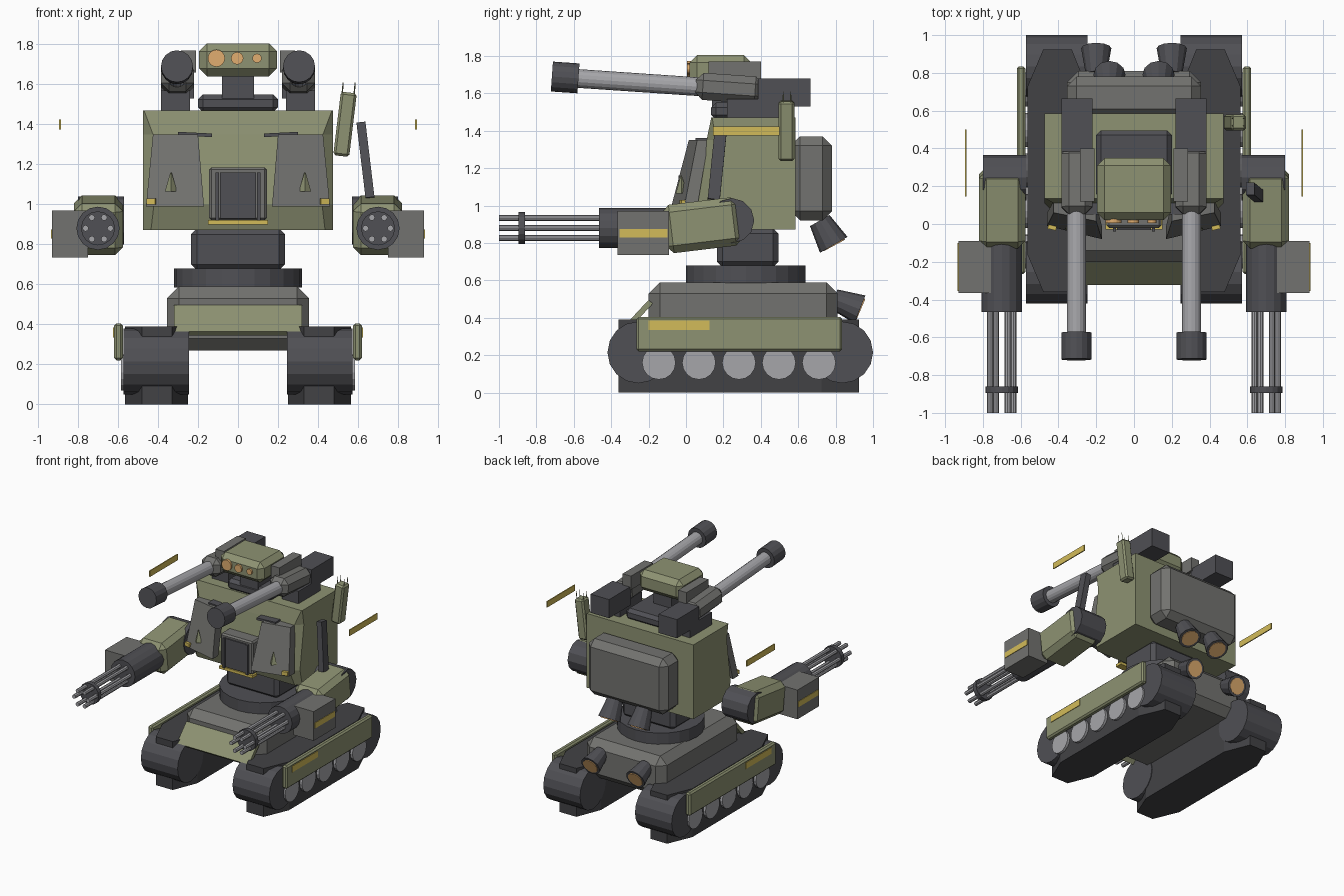
import bpy, bmesh
from math import cos, sin, pi
from mathutils import Vector, Matrix, Euler

if "Cube" in bpy.data.objects:
    bpy.data.objects.remove(bpy.data.objects["Cube"])


def material(name, r, g, b):
    m = bpy.data.materials.new(name)
    m.diffuse_color = (r, g, b, 1)
    m.use_nodes = True
    m.node_tree.nodes["Principled BSDF"].inputs["Base Color"].default_value = m.diffuse_color
    return m


OLIVE = material("olive", 0.27, 0.29, 0.17)
GREY = material("grey", 0.17, 0.17, 0.16)
DARK = material("dark", 0.08, 0.08, 0.09)
TREAD = material("tread", 0.055, 0.055, 0.06)
STEEL = material("steel", 0.38, 0.38, 0.40)
YELLOW = material("yellow", 0.65, 0.50, 0.10)
GLOW = material("glow", 0.75, 0.42, 0.16)


def finish(name, bm, mat, mirror):
    bmesh.ops.recalc_face_normals(bm, faces=bm.faces)
    mesh = bpy.data.meshes.new(name)
    bm.to_mesh(mesh)
    bm.free()
    mesh.materials.append(mat)
    ob = bpy.data.objects.new(name, mesh)
    bpy.context.collection.objects.link(ob)
    if mirror:
        ob.modifiers.new("mirror", 'MIRROR')
    return ob


def box(name, x, y, z, mat, bevel=0, rot=(0, 0, 0), mirror=False):
    """Box from (min, max) ranges, turned about its own centre."""
    bm = bmesh.new()
    bmesh.ops.create_cube(bm, size=1)
    bmesh.ops.scale(bm, vec=(x[1] - x[0], y[1] - y[0], z[1] - z[0]), verts=bm.verts)
    if bevel:
        bmesh.ops.bevel(bm, geom=bm.edges[:], offset=bevel, segments=1, affect='EDGES')
    mid = Vector((sum(x), sum(y), sum(z))) / 2
    bm.transform(Matrix.Translation(mid) @ Euler(rot).to_matrix().to_4x4())
    return finish(name, bm, mat, mirror)


def cyl(name, a, b, r1, mat, r2=None, n=16, mirror=False):
    """Cylinder or cone from point a to point b."""
    a, b = Vector(a), Vector(b)
    bm = bmesh.new()
    bmesh.ops.create_cone(bm, cap_ends=True, segments=n, radius1=r1,
                          radius2=r1 if r2 is None else r2, depth=(b - a).length)
    q = (b - a).to_track_quat('Z', 'Y').to_matrix().to_4x4()
    bm.transform(Matrix.Translation((a + b) / 2) @ q)
    return finish(name, bm, mat, mirror)


def loft(name, sections, mat, mirror=False):
    """Solid through plan outlines given as (z, [(x, y), ...])."""
    bm = bmesh.new()
    rings = [[bm.verts.new((x, y, z)) for x, y in pts] for z, pts in sections]
    for lo, hi in zip(rings, rings[1:]):
        for i in range(len(lo)):
            j = (i + 1) % len(lo)
            bm.faces.new((lo[i], lo[j], hi[j], hi[i]))
    bm.faces.new(rings[0])
    bm.faces.new(rings[-1])
    return finish(name, bm, mat, mirror)


# Tracks: eight-sided body, drums at both ends, road wheels, armoured skirt
plan = [(.33, -.36), (.48, -.36), (.565, -.16), (.565, .725),
        (.48, .925), (.33, .925), (.25, .725), (.25, -.16)]
loft("track_body", [(0, plan), (.39, plan)], TREAD, mirror=True)
for label, y in (("front", -.255), ("rear", .835)):
    cyl("track_drum_" + label, (.245, y, .215), (.572, y, .215), .165, DARK, mirror=True)
for i in range(5):
    y = -.145 + i * .214
    cyl("road_wheel_%d" % (i + 1), (.54, y, .16), (.585, y, .16), .09, STEEL, mirror=True)
box("track_skirt", (.575, .62), (-.265, .835), (.22, .405), OLIVE, .012, mirror=True)
box("skirt_stripe", (.61, .624), (-.2, .125), (.335, .385), YELLOW, mirror=True)

# Hull with front plate and rear exhausts
box("hull", (-.355, .355), (-.2, .81), (.27, .59), GREY, .06)
box("front_plate", (-.32, .32), (-.265, -.235), (.33, .51), OLIVE, rot=(-.75, 0, 0))
cyl("hull_exhaust", (.2, .79, .5), (.2, .93, .445), .055, DARK, .08, 12, mirror=True)
cyl("hull_exhaust_glow", (.2, .92, .449), (.2, .934, .443), .062, GLOW, n=12, mirror=True)

# Turntable and waist
cyl("turntable", (0, .32, .585), (0, .32, .68), .32, DARK, n=24)
box("waist", (-.235, .235), (.165, .495), (.67, .88), DARK, .03)


# Torso with chamfered front corners
def torso_plan(front, chamfer):
    return [(-.475, .585), (-.475, front + chamfer), (-.475 + chamfer, front),
            (.475 - chamfer, front), (.475, front + chamfer), (.475, .585)]


loft("torso", [(.872, torso_plan(.1, .04)), (1.0, torso_plan(.055, .055)),
               (1.35, torso_plan(.11, .05)), (1.47, torso_plan(.135, .005))], OLIVE)
box("backpack", (-.355, .355), (.56, .78), (.92, 1.37), GREY, .05)
cyl("back_thruster", (.13, .715, .92), (.13, .79, .79), .06, DARK, .085, 12, mirror=True)
cyl("back_thruster_glow", (.13, .785, .799), (.13, .792, .786), .065, GLOW, n=12, mirror=True)

# Chest: splayed panels, studs, corner markers and central hatch
loft("chest_panel", [(.99, [(.17, -.08), (.46, -.01), (.46, .06), (.17, -.01)]),
                     (1.35, [(.2, .015), (.425, .06), (.425, .12), (.2, .11)])],
     GREY, mirror=True)
cyl("panel_stud", (.335, -.025, 1.065), (.335, -.025, 1.16), .03, OLIVE, .003, 4, mirror=True)
box("panel_brow", (.13, .3), (.05, .13), (1.34, 1.358), DARK, rot=(0, -.05, 0), mirror=True)
box("panel_marker", (.41, .455), (-.03, .0), (1.0, 1.03), YELLOW, rot=(0, 0, .24), mirror=True)
box("hatch_frame", (-.145, .145), (-.02, .15), (.92, 1.185), GREY, .012)
box("hatch_window", (-.09, .09), (-.032, .02), (.93, 1.16), DARK)
box("hatch_rail", (.095, .112), (-.04, .02), (.92, 1.16), DARK, mirror=True)
box("hatch_stripe", (-.15, .15), (-.028, .03), (.9, .922), YELLOW)

# Floating side stripes
box("side_stripe", (.886, .894), (.145, .5), (1.375, 1.423), YELLOW, mirror=True)

# One-sided fittings: blade beside the arm, antenna box with prongs
box("side_blade", (.615, .66), (.135, .2), (1.03, 1.41), DARK, rot=(-.1, -.12, 0))
box("antenna_box", (.495, .575), (.495, .58), (1.24, 1.56), OLIVE, .012, rot=(0, .12, 0))
for i, (dx, dy) in enumerate(((-.03, -.02), (.03, -.02), (-.03, .02), (.03, .02))):
    cyl("antenna_prong_%d" % (i + 1), (.55 + dx, .54 + dy, 1.53),
        (.555 + dx, .54 + dy, 1.61), .005, OLIVE, .002, 4)

# Arms with rotary guns
box("arm", (.575, .82), (-.12, .295), (.765, 1.025), OLIVE, .04, rot=(.12, 0, 0), mirror=True)
cyl("shoulder_joint", (.57, .245, .92), (.8, .245, .92), .12, DARK, n=12, mirror=True)
cyl("gun_housing", (.7, -.08, .88), (.7, -.465, .88), .108, DARK, mirror=True)
box("ammo_box", (.75, .93), (-.365, -.09), (.735, .97), GREY, mirror=True)
box("ammo_stripe", (.92, .934), (-.355, -.1), (.83, .875), YELLOW, mirror=True)
for i in range(6):
    a = i * pi / 3
    x, z = .7 + .062 * cos(a), .88 + .062 * sin(a)
    cyl("gun_barrel_%d" % (i + 1), (x, -.44, z), (x, -1, z), .016, STEEL, n=8, mirror=True)
cyl("barrel_collar", (.7, -.86, .88), (.7, -.895, .88), .085, DARK, mirror=True)

# Head with three lenses
box("head_base", (-.2, .2), (.135, .495), (1.46, 1.55), DARK, .025)
box("head_neck", (-.08, .08), (.14, .3), (1.5, 1.66), DARK)
box("head", (-.195, .195), (.02, .35), (1.64, 1.805), OLIVE, .04)
for i, (x, r) in enumerate(((-.108, .043), (-.004, .031), (.095, .023))):
    cyl("lens_%d" % (i + 1), (x, .05, 1.73), (x, .005, 1.73), r, GLOW)

# Shoulder cannons, muzzles raised slightly
box("cannon_pedestal", (.24, .385), (.22, .5), (1.46, 1.57), DARK, mirror=True)
box("cannon_breech", (.22, .385), (.385, .665), (1.53, 1.68), DARK, mirror=True)
box("cannon_housing", (.22, .385), (.05, .41), (1.555, 1.7), GREY, .04,
    rot=(-.07, 0, 0), mirror=True)
box("cannon_sight", (.21, .285), (.12, .4), (1.66, 1.77), GREY, mirror=True)
cyl("cannon_barrel", (.305, .15, 1.63), (.305, -.6, 1.681), .05, STEEL, mirror=True)
cyl("cannon_muzzle", (.305, -.575, 1.68), (.305, -.717, 1.69), .08, DARK, mirror=True)
